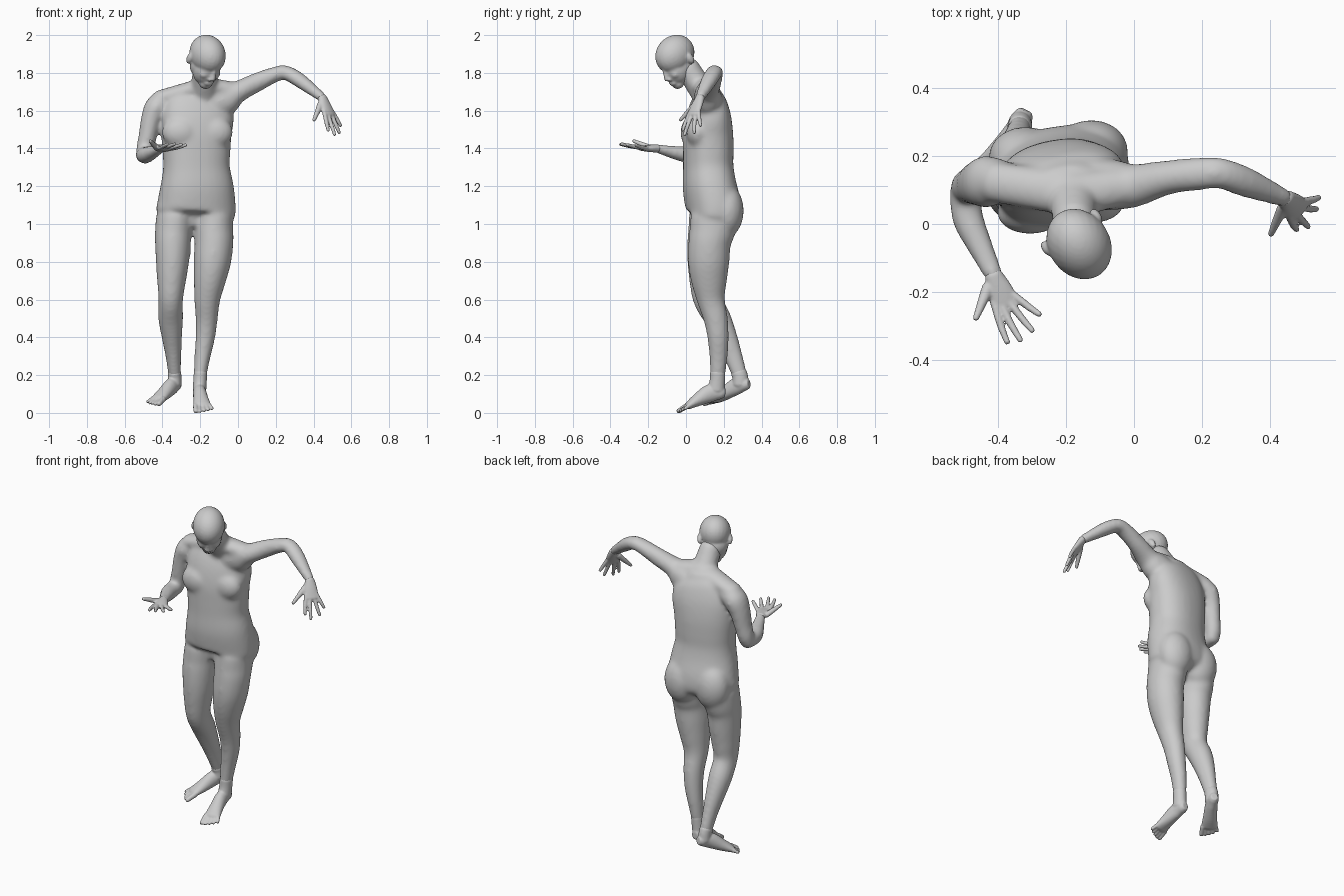
import bpy, bmesh
from math import sin, cos, pi, radians, copysign
from mathutils import Vector, Matrix


def spline(rows, n=4):
    """Smooth (x, y, z, width, height) rows with a Catmull-Rom curve."""
    out = []
    for i in range(len(rows) - 1):
        a, b, c, d = (rows[max(i - 1, 0)], rows[i], rows[i + 1], rows[min(i + 2, len(rows) - 1)])
        for k in range(n):
            t = k / n
            out.append([0.5 * (2 * q + (r - p) * t + (2 * p - 5 * q + 4 * r - s) * t * t
                               + (3 * q - p - 3 * r + s) * t ** 3) for p, q, r, s in zip(a, b, c, d)])
    return out + [list(rows[-1])]


def tube(bm, rows, up=(0, 1, 0), mat=Matrix(), power=1.0, sides=20):
    """Closed limb with elliptical sections and rounded ends."""
    rows = spline(rows)
    pts = [Vector(r[:3]) for r in rows]
    secs = []
    for i, r in enumerate(rows):
        t = (pts[min(i + 1, len(pts) - 1)] - pts[max(i - 1, 0)]).normalized()
        secs.append((pts[i], t, r[3], r[4]))
    p, t, w, h = secs[0]
    secs.insert(0, (p - t * min(w, h) * 0.6, t, w * 0.7, h * 0.7))
    p, t, w, h = secs[-1]
    secs.append((p + t * min(w, h) * 0.6, t, w * 0.7, h * 0.7))
    rings = []
    for p, t, w, h in secs:
        side = Vector(up).cross(t).normalized()
        nrm = t.cross(side)
        ring = []
        for k in range(sides):
            c, s = cos(2 * pi * k / sides), sin(2 * pi * k / sides)
            c, s = copysign(abs(c) ** power, c), copysign(abs(s) ** power, s)
            ring.append(bm.verts.new(mat @ (p + side * w * c + nrm * h * s)))
        rings.append(ring)
    for a, b in zip(rings, rings[1:]):
        for k in range(sides):
            j = (k + 1) % sides
            bm.faces.new((a[k], a[j], b[j], b[k]))
    bm.faces.new(rings[0][::-1])
    bm.faces.new(rings[-1])


def ball(bm, c, r, mat=Matrix()):
    m = mat @ Matrix.Translation(c) @ Matrix.Diagonal((*r, 1))
    bmesh.ops.create_uvsphere(bm, u_segments=24, v_segments=16, radius=1, matrix=m)


def finish(bm, name, voxel, smooth):
    """Fuse the overlapping volumes into one soft skin."""
    bmesh.ops.recalc_face_normals(bm, faces=bm.faces)
    me = bpy.data.meshes.new(name)
    bm.to_mesh(me)
    bm.free()
    ob = bpy.data.objects.new(name, me)
    bpy.context.collection.objects.link(ob)
    rm = ob.modifiers.new("fuse", 'REMESH')
    rm.mode, rm.voxel_size, rm.use_smooth_shade = 'VOXEL', voxel, True
    sm = ob.modifiers.new("soften", 'SMOOTH')
    sm.factor, sm.iterations = 0.5, smooth
    return ob


# --- body: torso, limbs ---
body = bmesh.new()
yaw = radians(10)
turned = (-sin(yaw), cos(yaw), 0)
tube(body, [(-.20, .125, 1.70, .11, .06), (-.205, .125, 1.66, .165, .085), (-.212, .122, 1.58, .192, .112),
            (-.22, .118, 1.48, .187, .128), (-.22, .118, 1.38, .18, .13), (-.22, .118, 1.30, .177, .13),
            (-.217, .125, 1.20, .195, .139), (-.22, .143, 1.10, .209, .143), (-.225, .142, 1.05, .208, .133),
            (-.225, .135, 1.02, .17, .08)], turned, power=.88, sides=32)
for x, y in ((-.305, .032), (-.125, .064)):                    # chest
    ball(body, (x, y, 1.485), (.098, .062, .085))
for x, y in ((-.32, .195), (-.125, .215)):                     # buttocks
    ball(body, (x, y, 1.07), (.108, .091, .14))
for end in ((-.42, .125, 1.662, .06, .045), (.0, .115, 1.70, .055, .05)):   # shoulder slopes
    tube(body, [(-.175, .085, 1.733, .065, .045), end], (0, 0, 1))
tube(body, [(-.18, .12, 1.66, .085, .075), (-.178, .066, 1.735, .072, .067),
            (-.175, .005, 1.83, .063, .064)])                  # neck

# left and right legs
tube(body, [(-.125, .148, 1.03, .10, .125), (-.128, .138, .96, .104, .121), (-.127, .125, .9, .103, .113),
            (-.136, .12, .8, .099, .11), (-.15, .122, .7, .085, .096), (-.163, .132, .6, .069, .075),
            (-.166, .157, .5, .059, .065), (-.173, .17, .4, .052, .057), (-.188, .172, .3, .043, .049),
            (-.20, .168, .2, .035, .04), (-.204, .165, .15, .03, .034)])
tube(body, [(-.335, .138, 1.03, .10, .125), (-.342, .128, .96, .098, .118), (-.345, .115, .9, .095, .109),
            (-.347, .11, .8, .088, .103), (-.352, .108, .7, .077, .091), (-.356, .115, .6, .065, .077),
            (-.356, .168, .5, .066, .071), (-.35, .212, .4, .054, .061), (-.342, .25, .3, .042, .05),
            (-.335, .284, .2, .034, .04), (-.333, .29, .18, .03, .034)])

# raised left arm
tube(body, [(-.13, .12, 1.64, .08, .08), (-.06, .115, 1.665, .075, .085), (.0, .113, 1.70, .065, .058),
            (.1, .137, 1.75, .051, .051), (.2, .148, 1.793, .049, .041), (.255, .149, 1.80, .046, .039),
            (.33, .122, 1.758, .045, .039), (.445, .075, 1.67, .028, .026)], (0, 0, 1))
# bent right arm
tube(body, [(-.38, .13, 1.645, .06, .06), (-.43, .125, 1.62, .064, .077), (-.46, .12, 1.55, .055, .067),
            (-.477, .115, 1.47, .049, .057), (-.492, .11, 1.40, .047, .049), (-.495, .1, 1.37, .044, .043)])
tube(body, [(-.497, .11, 1.367, .044, .043), (-.489, .02, 1.365, .047, .045), (-.45, -.07, 1.38, .038, .035),
            (-.41, -.155, 1.40, .028, .023)], (0, 0, 1))
finish(body, "body", .01, 16)


# --- feet ---
def foot(name, rows, ankle, inner):
    bm = bmesh.new()
    tube(bm, rows, (0, 0, 1))
    tube(bm, ankle)
    ball_c = Vector(rows[-1][:3])
    t = (ball_c - Vector(rows[-2][:3])).normalized()
    side = t.cross(Vector((0, 0, 1))).normalized() * inner
    for k, length in enumerate((.056, .058, .051, .042, .03)):
        a = ball_c + side * (.038 - .0195 * k)
        b = a + t * length + side * (.004 - .003 * k)
        r = .0135 if k == 0 else .0095
        tube(bm, [(*a, r, r + .003), (*b, r, r)], (0, 0, 1), sides=10)
    finish(bm, name, .005, 6)


foot("left_foot", [(-.207, .19, .108, .03, .034), (-.204, .13, .105, .035, .048), (-.195, .06, .068, .041, .034),
                   (-.188, .012, .038, .049, .020)],
     [(-.198, .168, .215, .036, .041), (-.201, .166, .17, .036, .041), (-.204, .16, .12, .036, .046)], 1)
foot("right_foot", [(-.325, .318, .152, .03, .033), (-.35, .268, .142, .035, .046), (-.393, .205, .1, .041, .034),
                    (-.425, .16, .072, .048, .021)],
     [(-.337, .279, .215, .036, .042), (-.335, .287, .19, .036, .042), (-.335, .29, .15, .036, .044)], -1)


# --- hands ---
def hand(name, wrist, knuckles, tips, thumb):
    bm = bmesh.new()
    wrist, knuckles, tips = Vector(wrist), [Vector(k) for k in knuckles], [Vector(p) for p in tips]
    mid = sum(knuckles, Vector()) / 4
    up = (mid - wrist).cross(knuckles[0] - knuckles[3]).normalized()
    tube(bm, [(*wrist, .027, .022), (*wrist.lerp(mid, .5), .038, .019), (*mid, .041, .013)], up)
    for k, p in zip(knuckles, tips):
        tube(bm, [(*wrist.lerp(k, .8), .012, .012), (*k.lerp(p, .5), .0112, .0112), (*p, .009, .009)], up, sides=10)
    a, b = Vector(thumb[0]), Vector(thumb[1])
    tube(bm, [(*a, .019, .016), (*a.lerp(b, .5), .0145, .0135), (*b, .0095, .0095)], up, sides=12)
    finish(bm, name, .005, 3)


hand("left_hand", (.445, .075, 1.67),
     [(.458, .012, 1.58), (.479, .026, 1.572), (.497, .045, 1.573), (.508, .064, 1.583)],
     [(.478, -.017, 1.495), (.512, -.008, 1.472), (.537, .044, 1.482), (.543, .078, 1.52)],
     [(.438, .05, 1.635), (.402, -.03, 1.55)])
hand("right_hand", (-.413, -.15, 1.40),
     [(-.412, -.247, 1.402), (-.387, -.252, 1.402), (-.361, -.24, 1.40), (-.343, -.22, 1.398)],
     [(-.372, -.348, 1.422), (-.333, -.342, 1.424), (-.298, -.314, 1.42), (-.277, -.266, 1.418)],
     [(-.428, -.185, 1.402), (-.465, -.278, 1.44)])

# --- head: bowed and turned ---
head = bmesh.new()
m = (Matrix.Translation((-.18, -.03, 1.866)) @ Matrix.Rotation(radians(33), 4, 'Z')
     @ Matrix.Rotation(radians(35), 4, 'X'))
ball(head, (0, -.01, .046), (.091, .114, .099), m)             # skull
ball(head, (0, -.05, -.028), (.072, .069, .085), m)            # face
ball(head, (0, -.015, -.02), (.078, .075, .075), m)            # jaw hinge
ball(head, (0, -.082, -.09), (.038, .032, .030), m)            # chin
ball(head, (0, -.106, -.07), (.028, .018, .018), m)            # mouth
tube(head, [(0, -.112, .02, .010, .011), (0, -.120, -.01, .012, .012), (0, -.130, -.036, .015, .012)], mat=m)  # nose
tube(head, [(-.052, -.08, .024, .014, .014), (0, -.104, .024, .014, .014), (.052, -.08, .024, .014, .014)],
     (0, 0, 1), m)                                             # brow
for s in (-1, 1):
    ball(head, (s * .088, .012, .004), (.013, .020, .032), m)   # ears
    ball(head, (s * .013, -.120, -.04), (.010, .013, .010), m)  # nostrils
    ball(head, (s * .034, -.085, -.028), (.028, .026, .024), m)  # cheeks
finish(head, "head", .006, 8)
